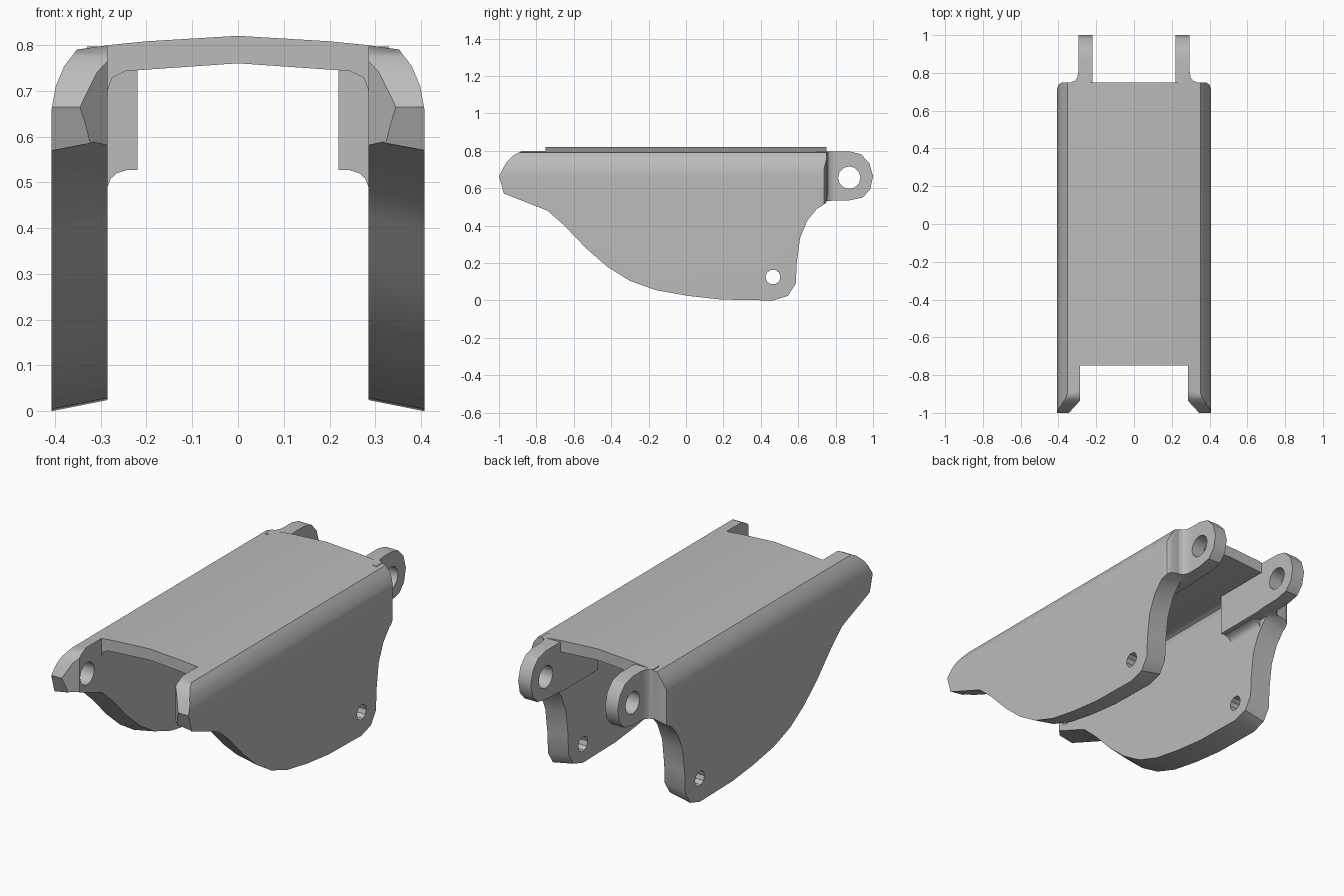
import bpy, bmesh, math

cube = bpy.data.objects.get("Cube")
if cube:
    bpy.data.objects.remove(cube, do_unlink=True)

steel = bpy.data.materials.new("plain_grey")
steel.use_nodes = True
GREY = (0.5, 0.5, 0.5, 1)
steel.diffuse_color = GREY
steel.node_tree.nodes["Principled BSDF"].inputs["Base Color"].default_value = GREY


def prism(name, pts, axis, lo, hi, shear=0.0):
    """Extrude a 2D outline along one axis; shear tilts its lower edge across x."""
    place = {"x": lambda a, b, t: (t, a, b + (shear * (0.407 - t) if b < 0.6 else 0)),
             "y": lambda a, b, t: (a, t, b),
             "z": lambda a, b, t: (a, b, t)}[axis]
    bm = bmesh.new()
    ends = [[bm.verts.new(place(a, b, t)) for a, b in pts] for t in (lo, hi)]
    for ring in ends:
        bm.faces.new(ring)
    n = len(pts)
    for i in range(n):
        j = (i + 1) % n
        bm.faces.new((ends[0][i], ends[0][j], ends[1][j], ends[1][i]))
    bmesh.ops.recalc_face_normals(bm, faces=bm.faces)
    mesh = bpy.data.meshes.new(name)
    bm.to_mesh(mesh)
    bm.free()
    mesh.materials.append(steel)
    obj = bpy.data.objects.new(name, mesh)
    bpy.context.scene.collection.objects.link(obj)
    return obj


def activate(obj):
    bpy.ops.object.select_all(action="DESELECT")
    obj.select_set(True)
    bpy.context.view_layer.objects.active = obj


def combine(obj, other, operation):
    """Apply an exact boolean and remove the second object."""
    mod = obj.modifiers.new("cut", "BOOLEAN")
    mod.operation, mod.object, mod.solver = operation, other, "EXACT"
    activate(obj)
    bpy.ops.object.modifier_apply(modifier=mod.name)
    bpy.data.objects.remove(other, do_unlink=True)


def drill(obj, y, z, radius, lo, hi, sides=12):
    turn = 2 * math.pi / sides
    ring = [(y + radius * math.cos(i * turn), z + radius * math.sin(i * turn))
            for i in range(sides)]
    combine(obj, prism("drill", ring, "x", lo, hi), "DIFFERENCE")


# Half of the arched channel section: crown, rounded shoulder, side plate
section = [(0, 0.82), (0.2, 0.808), (0.28, 0.8), (0.352, 0.79), (0.38, 0.753),
           (0.398, 0.71), (0.407, 0.66), (0.407, -0.1), (0.285, -0.1),
           (0.285, 0.7), (0.275, 0.728), (0.245, 0.743), (0, 0.76)]
body = prism("link_body", section, "y", -1.1, 0.9)

# Side outline with the curved belly
side = [(-0.87, 0.9), (-0.877, 0.8), (-0.925, 0.775), (-0.96, 0.74), (-1, 0.665),
        (-0.968, 0.57), (-0.88, 0.535), (-0.74, 0.48), (-0.65, 0.4),
        (-0.535, 0.28), (-0.42, 0.18), (-0.3, 0.105), (-0.16, 0.055),
        (0.01, 0.025), (0.19, 0.005), (0.465, 0), (0.545, 0.025), (0.587, 0.09),
        (0.592, 0.2), (0.61, 0.335), (0.65, 0.43), (0.7, 0.49), (0.76, 0.525),
        (0.95, 0.55), (0.95, 0.9)]
combine(body, prism("side_outline", side, "x", -0.1, 0.5, 0.2), "INTERSECT")

# Plan outline: front notch, chamfered tips, rounded rear corner
plan = [(-0.1, -0.75), (0.285, -0.75), (0.285, -0.935), (0.345, -1), (0.4, -1.06),
        (0.5, -1.06), (0.5, 0.715), (0.407, 0.715), (0.4, 0.738), (0.38, 0.75),
        (-0.1, 0.75)]
combine(body, prism("plan_outline", plan, "z", -0.5, 1.5), "INTERSECT")

# Rear hinge lug with its inner block and outer fillet
lug_plan = [(0.22, 0.43), (0.3, 0.43), (0.3, 0.7), (0.33, 0.7), (0.33, 0.752),
            (0.313, 0.758), (0.3, 0.775), (0.295, 0.805), (0.295, 1.1), (0.22, 1.1)]
lug_side = [(0.3, 0.797), (0.875, 0.797), (0.935, 0.782), (0.98, 0.735), (1, 0.665),
            (0.985, 0.595), (0.945, 0.55), (0.87, 0.535), (0.76, 0.533),
            (0.72, 0.527), (0.3, 0.527)]
lug = prism("hinge_lug", lug_plan, "z", 0, 1.5)
combine(lug, prism("lug_outline", lug_side, "x", 0, 0.5), "INTERSECT")
combine(body, lug, "UNION")

# Fillet under the inner block
fillet = [(0.24, 0.535), (0.245, 0.526), (0.265, 0.52), (0.278, 0.508),
          (0.285, 0.49), (0.3, 0.49), (0.3, 0.535)]
combine(body, prism("block_fillet", fillet, "y", 0.431, 0.66), "UNION")

# Pin holes: lug, lower rear, blind front socket
drill(body, 0.873, 0.657, 0.06, 0.1, 0.35)
drill(body, 0.465, 0.125, 0.04, 0.2, 0.5, 10)
drill(body, -0.87, 0.657, 0.06, 0.2, 0.36)

# Open the centre seam and mirror to the other side
bm = bmesh.new()
bm.from_mesh(body.data)
seam = [f for f in bm.faces if all(abs(v.co.x) < 1e-4 for v in f.verts)]
bmesh.ops.delete(bm, geom=seam, context="FACES")
bmesh.ops.remove_doubles(bm, verts=bm.verts, dist=1e-4)
bm.to_mesh(body.data)
bm.free()
activate(body)
mirror = body.modifiers.new("mirror", "MIRROR")
mirror.use_clip = True
bpy.ops.object.modifier_apply(modifier=mirror.name)
bpy.ops.object.shade_smooth_by_angle(angle=math.radians(32))
weighted = body.modifiers.new("clean_shading", "WEIGHTED_NORMAL")
weighted.keep_sharp = True
